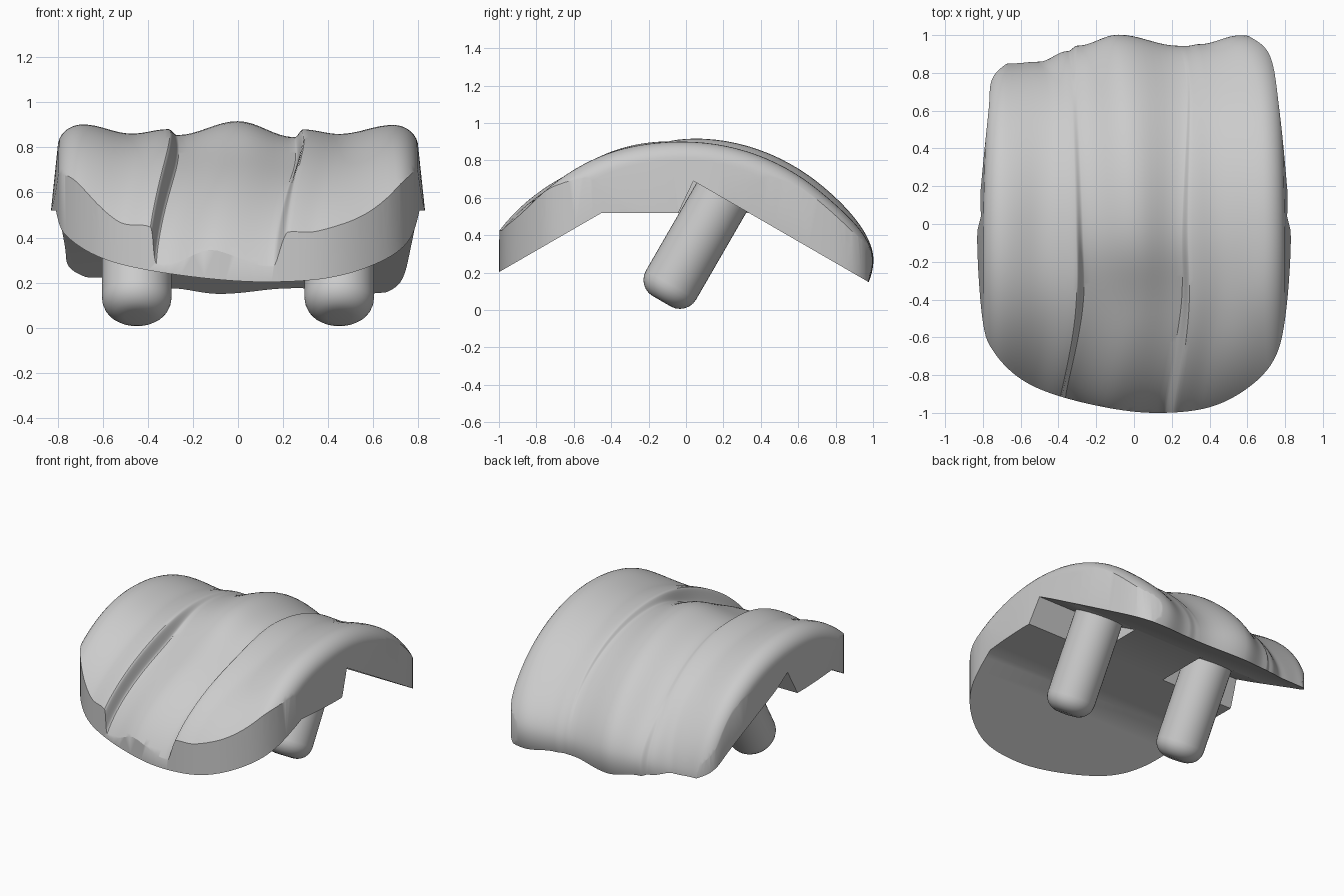
import bpy, bmesh, math
from mathutils import Matrix, Vector

if "Cube" in bpy.data.objects:
    bpy.data.objects.remove(bpy.data.objects["Cube"])

CZ = -0.2  # height of the sweep axis


def make(name, bm):
    bmesh.ops.recalc_face_normals(bm, faces=bm.faces)
    me = bpy.data.meshes.new(name)
    bm.to_mesh(me)
    bm.free()
    ob = bpy.data.objects.new(name, me)
    bpy.context.collection.objects.link(ob)
    return ob


def catmull(p, n, closed=False):
    # smooth curve through tuples of any dimension
    m, out = len(p), []
    for i in range(m if closed else m - 1):
        g = [p[k % m] if closed else p[min(max(k, 0), m - 1)] for k in range(i - 1, i + 3)]
        for s in range(n):
            t = s / n
            out.append(tuple(0.5 * (2 * b + (c - a) * t + (2 * a - 5 * b + 4 * c - d) * t * t
                       + (3 * b - a - 3 * c + d) * t ** 3) for a, b, c, d in zip(*g)))
    if not closed:
        out.append(p[-1])
    return out


def prism(name, pts, to3d, a, b):
    bm = bmesh.new()
    lo = [bm.verts.new(to3d(p, a)) for p in pts]
    hi = [bm.verts.new(to3d(p, b)) for p in pts]
    bm.faces.new(lo)
    bm.faces.new(hi[::-1])
    for i in range(len(pts)):
        j = (i + 1) % len(pts)
        bm.faces.new((lo[i], hi[i], hi[j], lo[j]))
    ob = make(name, bm)
    ob.hide_render = True
    return ob


def cut(ob, tool, op):
    m = ob.modifiers.new("cut", 'BOOLEAN')
    m.operation, m.object, m.solver = op, tool, 'EXACT'
    bpy.context.view_layer.objects.active = ob
    bpy.ops.object.modifier_apply(modifier=m.name)
    bpy.data.objects.remove(tool)


# Cross-sections (x, radius) around the sweep axis, front to back
XF = [-.8, -.7, -.55, -.4, -.36, -.09, .16, .22, .35, .72, .8]
RF = [.98, 1.09, 1.09, 1.12, 1.04, 1.12, 1.1, 1.18, 1.17, 1.13, 1.03]
XM = [-.8, -.69, -.47, -.31, -.27, 0, .25, .29, .45, .69, .8]
XB = [-.76, -.66, -.5, -.35, -.3, -.08, .24, .28, .35, .57, .74]
RB = [.88, .96, .97, 1.03, 1.06, 1.125, 1.06, 1.06, 1.07, 1.12, 1.02]
stations = [
    (-86, XF, RF), (-60, XF, RF),
    (-25, XM, [1.02, 1.12, 1.09, 1.11, 1.02, 1.05, 1.01, 1.1, 1.08, 1.12, 1.02]),
    (0, XM, [1.0, 1.1, 1.06, 1.08, 1.055, 1.115, 1.045, 1.08, 1.06, 1.1, 1.0]),
    (40, [-.78, -.68, -.45, -.33, -.3, -.04, .28, .3, .4, .66, .78],
     [.95, 1.04, 1.03, 1.05, 1.05, 1.13, 1.06, 1.07, 1.07, 1.1, 1.0]),
    (62, XB, RB), (73, XB, [r - .13 for r in RB])]
rows = catmull([(a, *x, *r) for a, x, r in stations], 14)

# Curved shell body
bm = bmesh.new()
loops = []
N = 8
for row in rows:
    th, X, R = math.radians(row[0]), row[1:12], row[12:]
    sec = [(X[0] - .06, .5), (X[0] - .03, .72)]
    for i in range(10):
        for s in range(N):
            t = s / N
            if i == 0:      # rounded outer shoulders
                u = 1 - math.cos(t * math.pi / 2)
                v = math.sin(t * math.pi / 2)
            elif i == 9:
                u = math.sin(t * math.pi / 2)
                v = 1 - math.cos(t * math.pi / 2)
            else:
                u, v = t, (1 - math.cos(t * math.pi)) / 2
            sec.append((X[i] + (X[i + 1] - X[i]) * u, R[i] + (R[i + 1] - R[i]) * v))
    sec += [(X[10], R[10]), (X[10] + .03, .72), (X[10] + .06, .5)]
    loops.append([bm.verts.new((x, r * math.sin(th), CZ + r * math.cos(th))) for x, r in sec])
for a, b in zip(loops, loops[1:]):
    for i in range(len(a)):
        j = (i + 1) % len(a)
        bm.faces.new((a[i], a[j], b[j], b[i]))
bm.faces.new(loops[0])
bm.faces.new(loops[-1][::-1])
body = make("curved_shell", bm)

# Trim to the plan outline
plan = [(.15, -1), (.4, -.97), (.6, -.87), (.74, -.72), (.8, -.5), (.83, -.1), (.81, .2),
        (.77, .6), (.72, .89), (.6, 1.0), (.45, 1.08), (0, 1.1), (-.5, 1.0), (-.65, .87),
        (-.75, .77), (-.77, .6), (-.81, .2), (-.83, -.1), (-.8, -.52), (-.74, -.68),
        (-.6, -.82), (-.4, -.91), (-.1, -.98)]
cut(body, prism("plan_trim", catmull(plan, 6, True), lambda p, z: (p[0], p[1], z), -1, 1.5),
    'INTERSECT')

# Flat inner faces, then the stepped slots beside the pegs
side = lambda p, x: (x, p[0], p[1])
under = [(-1.4, -.028), (-.45, .52), (.335, .52), (1.4, -.095), (1.4, -1.2), (-1.4, -1.2)]
cut(body, prism("underside_cut", under, side, -1.2, 1.2), 'DIFFERENCE')
slot = [(-.05, .5), (.04, .69), (.38, .494), (.3, .4), (-.05, .4)]
for s in (-1, 1):
    cut(body, prism("slot_cut", slot, side, *sorted((s * .27, s * 1.2))), 'DIFFERENCE')

# Round-ended pegs, lathed and tilted
L, RAD, FIL = .65, .155, .1
prof = [(0, .04), (RAD, .04), (RAD, FIL - L)]
prof += [(RAD - FIL + FIL * math.cos(k * math.pi / 12), FIL - L - FIL * math.sin(k * math.pi / 12))
         for k in range(1, 7)] + [(0, -L)]
for s, tag in ((-1, "left"), (1, "right")):
    bm = bmesh.new()
    vs = [bm.verts.new((r, 0, z)) for r, z in prof]
    es = [bm.edges.new(e) for e in zip(vs, vs[1:])]
    bmesh.ops.spin(bm, geom=vs + es, axis=(0, 0, 1), cent=(0, 0, 0), angle=math.tau, steps=40)
    bmesh.ops.remove_doubles(bm, verts=bm.verts, dist=1e-4)
    bm.transform(Matrix.Translation(Vector((s * .45, .195, .61)))
                 @ Matrix.Rotation(math.radians(-30), 4, 'X'))
    make(tag + "_peg", bm)

bpy.ops.object.select_all(action='SELECT')
bpy.ops.object.shade_smooth_by_angle(angle=math.radians(32))
